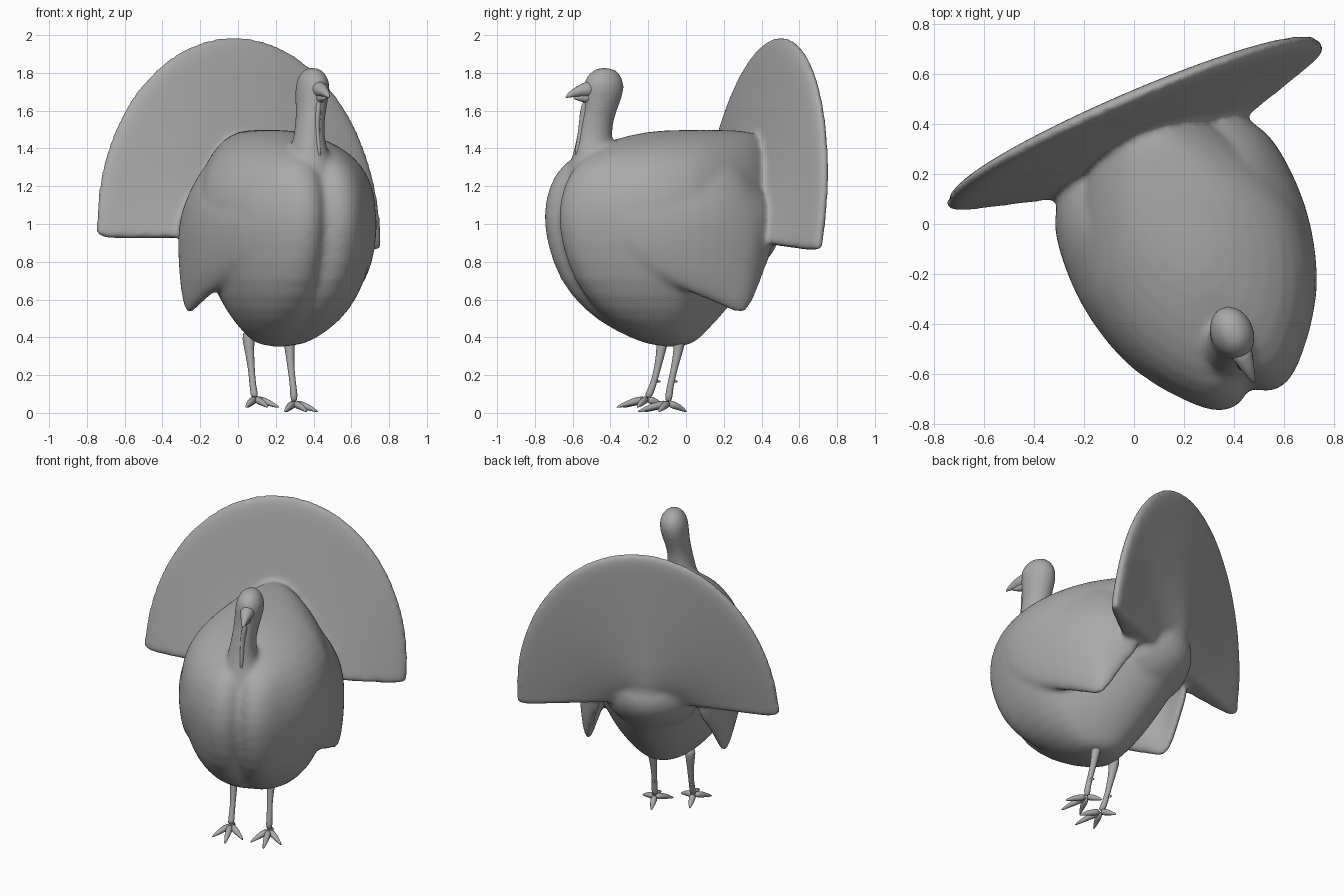
import bpy
from math import sin, cos, pi, radians, exp
from mathutils import Matrix, Vector

cube = bpy.data.objects.get("Cube")
if cube:
    bpy.data.objects.remove(cube)

grey = bpy.data.materials.new("plain grey")
grey.use_nodes = True
COLOUR = (0.4, 0.4, 0.4, 1)
grey.diffuse_color = COLOUR
grey.node_tree.nodes["Principled BSDF"].inputs["Base Color"].default_value = COLOUR

# The bird is built facing -y, then turned about z
PLACE = Matrix.Rotation(radians(23), 4, "Z") @ Matrix.Translation((0.17, 0, 0))


def loft(name, rings):
    """Skin a list of equal closed rings, cap both ends and round it."""
    n = len(rings[0])
    verts = [PLACE @ Vector(p) for ring in rings for p in ring]
    faces = [(i * n + j, i * n + (j + 1) % n, (i + 1) * n + (j + 1) % n, (i + 1) * n + j)
             for i in range(len(rings) - 1) for j in range(n)]
    faces += [tuple(reversed(range(n))), tuple(range(len(verts) - n, len(verts)))]
    mesh = bpy.data.meshes.new(name)
    mesh.from_pydata(verts, [], faces)
    mesh.materials.append(grey)
    obj = bpy.data.objects.new(name, mesh)
    bpy.context.collection.objects.link(obj)
    bpy.ops.object.select_all(action="DESELECT")
    obj.select_set(True)
    bpy.context.view_layer.objects.active = obj
    bpy.ops.object.mode_set(mode="EDIT")
    bpy.ops.mesh.select_all(action="SELECT")
    bpy.ops.mesh.normals_make_consistent(inside=False)
    bpy.ops.object.mode_set(mode="OBJECT")
    bpy.ops.object.shade_smooth()
    obj.modifiers.new("round", "SUBSURF").levels = 1
    return obj


def fuse(name, parts):
    """Melt overlapping parts into one soft skin."""
    bpy.ops.object.select_all(action="DESELECT")
    for part in parts:
        part.select_set(True)
    bpy.context.view_layer.objects.active = parts[0]
    bpy.ops.object.convert(target="MESH")
    bpy.ops.object.join()
    obj = bpy.context.object
    obj.name = name
    remesh = obj.modifiers.new("melt", "REMESH")
    remesh.mode = "VOXEL"
    remesh.voxel_size = 0.015
    remesh.use_smooth_shade = True
    soften = obj.modifiers.new("soften", "SMOOTH")
    soften.factor = 0.5
    soften.iterations = 12


def angles(n):
    return [2 * pi * i / n for i in range(n)]


def tube(name, path, radii, n=8, flat=1.0):
    """Tapering round limb along a path."""
    pts = [Vector(p) for p in path]
    rings = []
    for i, (p, r) in enumerate(zip(pts, radii)):
        d = pts[min(i + 1, len(pts) - 1)] - pts[max(i - 1, 0)]
        q = d.to_track_quat("Z", "Y")
        rings.append([p + q @ Vector((r * flat * cos(a), r * sin(a), 0)) for a in angles(n)])
    return loft(name, rings)


# Body: level rings given as height, front, back, half width
BODY = [(0.345, -0.25, -0.05, 0.12), (0.44, -0.47, 0.04, 0.24), (0.54, -0.61, 0.14, 0.33),
        (0.7, -0.74, 0.27, 0.41), (0.9, -0.81, 0.42, 0.455), (1.05, -0.83, 0.45, 0.47),
        (1.2, -0.8, 0.43, 0.455), (1.32, -0.73, 0.4, 0.4), (1.41, -0.59, 0.37, 0.31),
        (1.475, -0.38, 0.34, 0.19), (1.5, -0.2, 0.25, 0.08)]


def body_ring(z, front, back, w):
    mid = front + (back - front) * 0.48
    ring = []
    for a in angles(64):
        x, s = w * cos(a), sin(a)
        if s > 0:  # back narrows to the tail
            y = mid + s * (back - mid)
            x *= 1 - 0.2 * s
        else:  # twin breast lobes with a cleft between
            y = mid + s * (mid - front)
            full = min(1, w / 0.4) ** 3
            y += full * (0.05 * exp(-(x / 0.03) ** 2) - 0.035 * exp(-((abs(x) - 0.15) / 0.1) ** 2))
        ring.append((x, y, z))
    return ring


skin = [loft("body", [body_ring(*row) for row in BODY])]

# Wings: leaning oval sections given as y, centre x, half thickness, bottom, top
WING = [(-0.66, 0.3, 0.015, 0.98, 1.12), (-0.56, 0.35, 0.045, 0.83, 1.25),
        (-0.4, 0.385, 0.075, 0.71, 1.33), (-0.2, 0.415, 0.085, 0.62, 1.38),
        (-0.02, 0.42, 0.075, 0.55, 1.38), (0.07, 0.425, 0.055, 0.5, 1.35),
        (0.13, 0.415, 0.05, 0.56, 1.3), (0.22, 0.36, 0.05, 0.75, 1.25),
        (0.3, 0.31, 0.03, 0.85, 1.2)]


def wing_ring(side, y, cx, t, lo, hi):
    return [(side * (cx + t * cos(a) - 0.14 * max(0, sin(a)) ** 2), y,
             (lo + hi + (hi - lo) * sin(a)) / 2) for a in angles(20)]


for side, label in ((1, "left"), (-1, "right")):
    skin.append(loft(label + "_wing", [wing_ring(side, *row) for row in WING]))


# Tail fan: radial slices swept round a half oval, thick at the root
def fan_slice(deg):
    a = radians(deg)
    rim_y = 0.36 + 0.115 * max(0, sin(a)) ** 0.8
    steps = [0.04, 0.25, 0.5, 0.7, 0.85, 0.97]
    profile = [(r, rim_y - 0.028 - 0.24 * (1 - r)) for r in steps]
    profile += [(1, rim_y)]
    profile += [(r, rim_y + 0.028 - 0.06 * (1 - r)) for r in reversed(steps)]
    c, s = cos(radians(2.5)), sin(radians(2.5))
    out = []
    for r, y in profile:
        x, z = 0.83 * r * cos(a), 1.07 * r * sin(a)
        out.append((x * c + z * s - 0.012, y, 0.935 + z * c - x * s))
    return out


skin.append(loft("tail_fan", [fan_slice(d) for d in [-3, -1] + list(range(3, 178, 6)) + [181, 183]]))

# Rump: rounded swelling behind the fan root
skin.append(loft("rump", [[(r * 1.2 * cos(a), y, 0.97 + r * sin(a)) for a in angles(20)]
                          for y, r in ((0.15, 0.32), (0.3, 0.23), (0.39, 0.15),
                                       (0.44, 0.07), (0.45, 0.02))]))

# Neck and head: level ovals given as height, x, y, half width, half depth
NECK = [(1.1, 0, -0.63, 0.13, 0.14), (1.25, -0.01, -0.61, 0.13, 0.14),
        (1.36, -0.015, -0.6, 0.105, 0.112), (1.45, -0.015, -0.595, 0.082, 0.097),
        (1.54, -0.005, -0.587, 0.075, 0.093), (1.62, 0.01, -0.568, 0.081, 0.098),
        (1.69, 0.02, -0.555, 0.089, 0.112), (1.75, 0.025, -0.555, 0.088, 0.114),
        (1.8, 0.025, -0.553, 0.066, 0.088), (1.832, 0.025, -0.55, 0.025, 0.035)]
skin.append(loft("neck", [[(x + rx * cos(a), y + ry * sin(a), z) for a in angles(20)]
                          for z, x, y, rx, ry in NECK]))
fuse("body_with_wings_and_tail", skin)

# Beak and wattle
tube("upper_beak", [(0.025, -0.61, 1.715), (0.025, -0.67, 1.71), (0.025, -0.73, 1.695),
                    (0.025, -0.78, 1.668)], [0.06, 0.042, 0.024, 0.004])
tube("lower_beak", [(0.025, -0.61, 1.665), (0.025, -0.68, 1.668), (0.025, -0.735, 1.667)],
     [0.04, 0.024, 0.005])
tube("wattle", [(0.02, -0.62, 1.67), (0.015, -0.66, 1.62), (0.005, -0.665, 1.55),
                (0, -0.675, 1.45), (0, -0.7, 1.34)], [0.03, 0.03, 0.024, 0.024, 0.024], flat=0.6)

# Legs and feet
for side, label in ((1, "left"), (-1, "right")):
    x = -0.05 + side * 0.117
    ground = 0.012 if side > 0 else 0.035
    ankle = Vector((x, -0.215 + side * 0.012, ground + 0.04))
    tube(label + "_leg", [(x, -0.13, 0.44), (x, -0.14, 0.35), (x - side * 0.004, -0.165, 0.24),
                          (x, -0.195, 0.13), ankle], [0.045, 0.029, 0.019, 0.018, 0.026])
    tube(label + "_spur", [(x, -0.18, 0.17), (x, -0.145, 0.165)], [0.016, 0.003])
    for turn, length, toe in ((-45, 0.14, "outer"), (0, 0.18, "middle"), (45, 0.14, "inner"),
                              (180, 0.11, "hind")):
        d = Vector((sin(radians(turn)), -cos(radians(turn)), 0))
        tip = ankle + d * length
        tip.z = ground - 0.008
        knuckle = ankle + d * length * 0.55
        knuckle.z = ground + 0.02
        tube(f"{label}_{toe}_toe", [ankle, knuckle, tip], [0.026, 0.02, 0.004])
